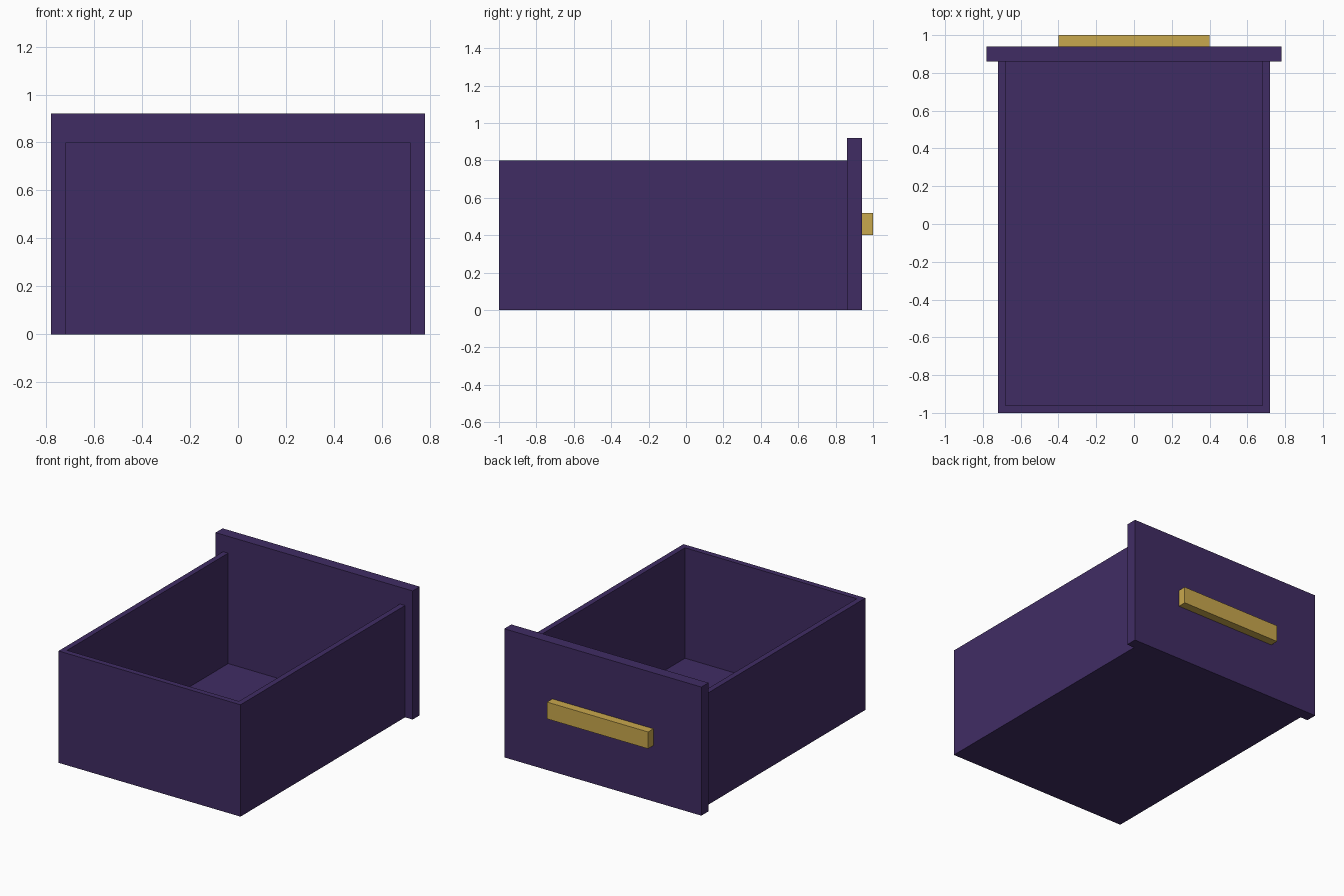
import bpy

if "Cube" in bpy.data.objects:
    bpy.data.objects.remove(bpy.data.objects["Cube"])


def material(name, rgb):
    m = bpy.data.materials.new(name)
    m.diffuse_color = (*rgb, 1.0)
    m.use_nodes = True
    m.node_tree.nodes["Principled BSDF"].inputs["Base Color"].default_value = m.diffuse_color
    return m


purple = material("dark_purple", (0.0513, 0.0252, 0.127))
gold = material("brass", (0.584, 0.392, 0.075))


def box(name, x, y, z, mat):
    """Axis-aligned board from (min, max) ranges."""
    bpy.ops.mesh.primitive_cube_add(size=1)
    ob = bpy.context.object
    ob.name = name
    for v in ob.data.vertices:
        v.co = [(r[0] + r[1]) / 2 + c * (r[1] - r[0]) for r, c in zip((x, y, z), v.co)]
    ob.data.materials.append(mat)
    return ob


W, T, H = 0.72, 0.04, 0.80      # half width, board thickness, tray height
BACK, JOIN = -1.0, 0.86         # tray end and where it meets the face panel
FLOOR = 0.01

# Tray: two sides, end board and thin floor
for side, s in (("left", -1), ("right", 1)):
    box(f"{side}_side", sorted((s * W, s * (W - T))), (BACK, JOIN), (0, H), purple)
box("end_board", (-W + T, W - T), (BACK, BACK + T), (0, H), purple)
box("floor", (-W + T, W - T), (BACK + T, JOIN), (0, FLOOR), purple)

# Overhanging face panel and its bar handle
box("face_panel", (-0.78, 0.78), (JOIN, 0.94), (0, 0.92), purple)
box("handle", (-0.40, 0.40), (0.94, 1.0), (0.40, 0.52), gold)
